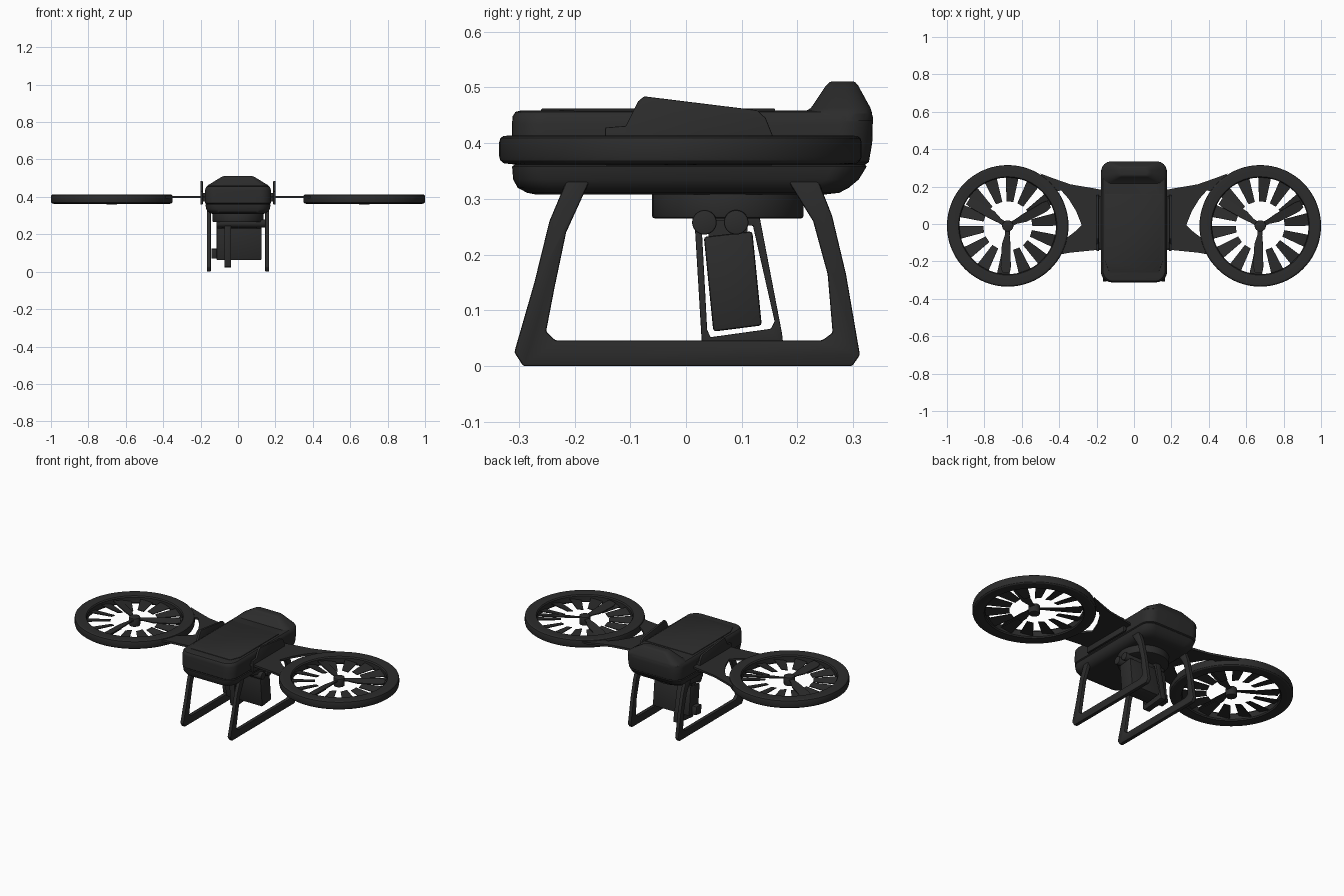
import bpy, bmesh
from math import sin, cos, pi, radians
from mathutils import Matrix, Vector

if "Cube" in bpy.data.objects:
    bpy.data.objects.remove(bpy.data.objects["Cube"])

dark = bpy.data.materials.new("dark_shell")
dark.diffuse_color = (0.025, 0.025, 0.025, 1)
dark.use_nodes = True
dark.node_tree.nodes["Principled BSDF"].inputs["Base Color"].default_value = dark.diffuse_color


def finish(name, bm, bevel=0.0, segs=2):
    bmesh.ops.recalc_face_normals(bm, faces=bm.faces)
    if bevel:
        edges = [e for e in bm.edges if e.is_manifold and e.calc_face_angle(0) > 0.6]
        bmesh.ops.bevel(bm, geom=edges, offset=bevel, segments=segs, profile=0.5,
                        affect='EDGES', clamp_overlap=True)
    me = bpy.data.meshes.new(name)
    bm.to_mesh(me)
    bm.free()
    me.shade_smooth()
    me.set_sharp_from_angle(angle=radians(30))
    me.materials.append(dark)
    ob = bpy.data.objects.new(name, me)
    bpy.context.collection.objects.link(ob)
    return ob


def place(axis, a, b, h):
    return (h, a, b) if axis == 'x' else (a, b, h)


def prism(name, pts, axis, lo, hi, bevel=0.0):
    bm = bmesh.new()
    f = bm.faces.new([bm.verts.new(place(axis, a, b, lo)) for a, b in pts])
    r = bmesh.ops.extrude_face_region(bm, geom=[f])
    d = Vector(place(axis, 0, 0, hi - lo))
    bmesh.ops.translate(bm, vec=d, verts=[v for v in r['geom'] if isinstance(v, bmesh.types.BMVert)])
    return finish(name, bm, bevel)


def frame(name, outer, inner, lo, hi, bevel):
    """Closed frame in the y-z plane, from two loops of equal length."""
    bm = bmesh.new()
    loops = [[bm.verts.new((x, y, z)) for y, z in pts]
             for pts, x in ((outer, lo), (outer, hi), (inner, hi), (inner, lo))]
    n = len(outer)
    for k in range(4):
        a, b = loops[k], loops[(k + 1) % 4]
        for i in range(n):
            j = (i + 1) % n
            bm.faces.new((a[i], a[j], b[j], b[i]))
    return finish(name, bm, bevel)


def loft(name, sections, segs=8):
    """Stack of rounded rectangles: (z, y0, y1, half_width, corner_radius)."""
    bm = bmesh.new()
    rings = []
    for z, y0, y1, hx, r in sections:
        ring = []
        for q, (cx, cy) in enumerate(((hx - r, y1 - r), (r - hx, y1 - r), (r - hx, y0 + r), (hx - r, y0 + r))):
            for i in range(segs + 1):
                a = (q + i / segs) * pi / 2
                ring.append(bm.verts.new((cx + r * cos(a), cy + r * sin(a), z)))
        rings.append(ring)
    n = len(rings[0])
    for a, b in zip(rings, rings[1:]):
        for i in range(n):
            bm.faces.new((a[i], a[(i + 1) % n], b[(i + 1) % n], b[i]))
    bm.faces.new(rings[0])
    bm.faces.new(rings[-1])
    return finish(name, bm)


def cylinder(name, r, depth, center, along_x=False, bevel=0.004):
    bm = bmesh.new()
    m = Matrix.Translation(center)
    if along_x:
        m = m @ Matrix.Rotation(pi / 2, 4, 'Y')
    bmesh.ops.create_cone(bm, cap_ends=True, segments=40, radius1=r, radius2=r, depth=depth, matrix=m)
    return finish(name, bm, bevel)


def ring(name, profile, center, n=72):
    bm = bmesh.new()
    loops = [[bm.verts.new((center[0] + r * cos(2 * pi * i / n), center[1] + r * sin(2 * pi * i / n), z))
              for r, z in profile] for i in range(n)]
    m = len(profile)
    for i in range(n):
        a, b = loops[i], loops[(i + 1) % n]
        for k in range(m):
            bm.faces.new((a[k], b[k], b[(k + 1) % m], a[(k + 1) % m]))
    return finish(name, bm)


def blades(name, center, angles, outline, pitch, thick):
    """Pitched flat blades, outline given as (radius, offset) points."""
    bm = bmesh.new()
    for ang in angles:
        m = Matrix.Translation(center) @ Matrix.Rotation(ang, 4, 'Z') @ Matrix.Rotation(pitch, 4, 'X')
        lo, hi = [[bm.verts.new(m @ Vector((a, b, s * thick / 2))) for a, b in outline] for s in (-1, 1)]
        bm.faces.new(lo)
        bm.faces.new(hi)
        for i in range(len(lo)):
            j = (i + 1) % len(lo)
            bm.faces.new((lo[i], lo[j], hi[j], hi[i]))
    return finish(name, bm)


# Fuselage: lower tub, upper shell, rear hump
loft("lower_body", [(0.308, -0.27, 0.25, 0.13, 0.05), (0.311, -0.285, 0.275, 0.145, 0.055),
                    (0.320, -0.302, 0.292, 0.16, 0.06), (0.335, -0.31, 0.310, 0.170, 0.06),
                    (0.358, -0.312, 0.324, 0.174, 0.06), (0.361, -0.308, 0.322, 0.170, 0.06),
                    (0.366, -0.308, 0.322, 0.170, 0.06)])
loft("upper_body", [(0.362, -0.308, 0.322, 0.170, 0.06), (0.366, -0.312, 0.328, 0.176, 0.06),
                    (0.40, -0.312, 0.334, 0.177, 0.06), (0.435, -0.312, 0.335, 0.176, 0.06),
                    (0.448, -0.311, 0.335, 0.173, 0.06), (0.456, -0.306, 0.332, 0.166, 0.057),
                    (0.459, -0.295, 0.325, 0.15, 0.05)])
loft("rear_hump", [(0.44, 0.19, 0.334, 0.174, 0.05), (0.453, 0.207, 0.334, 0.170, 0.045),
                   (0.463, 0.224, 0.331, 0.160, 0.04), (0.503, 0.251, 0.309, 0.094, 0.024),
                   (0.509, 0.257, 0.304, 0.083, 0.02), (0.511, 0.263, 0.300, 0.074, 0.016)])
prism("top_hatch", [(-0.13, -0.26), (0.13, -0.26), (0.155, -0.2), (0.155, 0.16), (-0.155, 0.16), (-0.155, -0.2)],
      'z', 0.45, 0.462, 0.002)

# Parts shared by both sides
fin = [(-0.145, 0.36), (-0.145, 0.428), (-0.108, 0.431), (-0.086, 0.475), (-0.075, 0.484),
       (0.128, 0.459), (0.143, 0.445), (0.155, 0.415), (0.155, 0.36)]
wing = [(0.16, 0.18), (0.21, 0.19), (0.34, 0.212), (0.44, 0.247), (0.50, 0.27), (0.43, 0.17),
        (0.39, 0.18), (0.35, 0.135), (0.31, 0.07), (0.28, -0.005), (0.315, -0.04), (0.40, -0.105),
        (0.42, -0.12), (0.47, -0.20), (0.41, -0.165), (0.34, -0.153), (0.21, -0.14), (0.16, -0.14)]
gear_out = [(-0.213, 0.336), (-0.245, 0.26), (-0.272, 0.15), (-0.308, 0.025), (-0.292, 0.0),
            (0.298, 0.0), (0.312, 0.02), (0.287, 0.165), (0.262, 0.27), (0.236, 0.336)]
gear_in = [(-0.172, 0.334), (-0.215, 0.24), (-0.236, 0.14), (-0.251, 0.062), (-0.234, 0.046),
           (0.244, 0.046), (0.263, 0.06), (0.254, 0.165), (0.228, 0.26), (0.182, 0.334)]
ring_profile = [(0.258, 0.372), (0.263, 0.365), (0.30, 0.362), (0.317, 0.364), (0.323, 0.369), (0.325, 0.376),
                (0.325, 0.402), (0.323, 0.409), (0.317, 0.413), (0.30, 0.414), (0.263, 0.411), (0.258, 0.404)]

for side, s in (("left", -1), ("right", 1)):
    prism(side + "_wing_root_fin", fin, 'x', *sorted((s * 0.188, s * 0.201)), 0.002)
    prism(side + "_wing_root_block", [(-0.13, 0.375), (-0.13, 0.42), (0.15, 0.42), (0.15, 0.375)],
          'x', *sorted((s * 0.165, s * 0.192)))
    prism(side + "_wing_plate", [(s * x, y) for x, y in wing], 'z', 0.393, 0.405)

    # Landing skid: open-topped frame as one solid outline
    prism(side + "_landing_skid", gear_out + gear_in[::-1], 'x', *sorted((s * 0.145, s * 0.167)), 0.004)

    # Ducted fan
    c = (s * 0.675, -0.01)
    ring(side + "_fan_ring", ring_profile, c)
    blades(side + "_stator_vanes", (*c, 0.385), [2 * pi * (i + 0.3) / 14 for i in range(14)],
           [(0.13, -0.018), (0.27, -0.036), (0.27, 0.036), (0.13, 0.018)], radians(12), 0.004)
    blades(side + "_propeller", (*c, 0.396), [radians(a) for a in (28, 148, 268)],
           [(0.0, -0.012), (0.05, -0.013), (0.10, -0.028), (0.22, -0.030), (0.25, -0.02),
            (0.25, 0.02), (0.22, 0.024), (0.10, 0.018), (0.05, 0.012), (0.0, 0.012)], radians(12), 0.006)
    cylinder(side + "_fan_hub", 0.03, 0.05, (*c, 0.385))

# Camera mount under the body
cylinder("gimbal_disc", 0.136, 0.052, (0.0, 0.075, 0.291), bevel=0.005)
for i, y in enumerate((0.033, 0.09)):
    cylinder("gimbal_roller_%d" % (i + 1), 0.022, 0.26, (0.015, y, 0.258), True, 0.003)
frame("camera_bracket",
      [(0.015, 0.265), (0.029, 0.03), (0.04, 0.022), (0.175, 0.035), (0.172, 0.06), (0.132, 0.268)],
      [(0.028, 0.252), (0.038, 0.065), (0.044, 0.052), (0.152, 0.067), (0.159, 0.08), (0.12, 0.252)],
      -0.072, -0.038, 0.002)
prism("camera_body", [(0.032, 0.232), (0.119, 0.242), (0.136, 0.073), (0.049, 0.062)], 'x', -0.115, 0.126, 0.005)
prism("camera_top_plate", [(0.04, 0.225), (0.04, 0.262), (0.11, 0.262), (0.11, 0.23)], 'x', -0.085, 0.10)
prism("camera_side_knob", [(0.06, 0.07), (0.055, 0.122), (0.105, 0.125), (0.11, 0.075)], 'x', -0.143, -0.11, 0.004)
